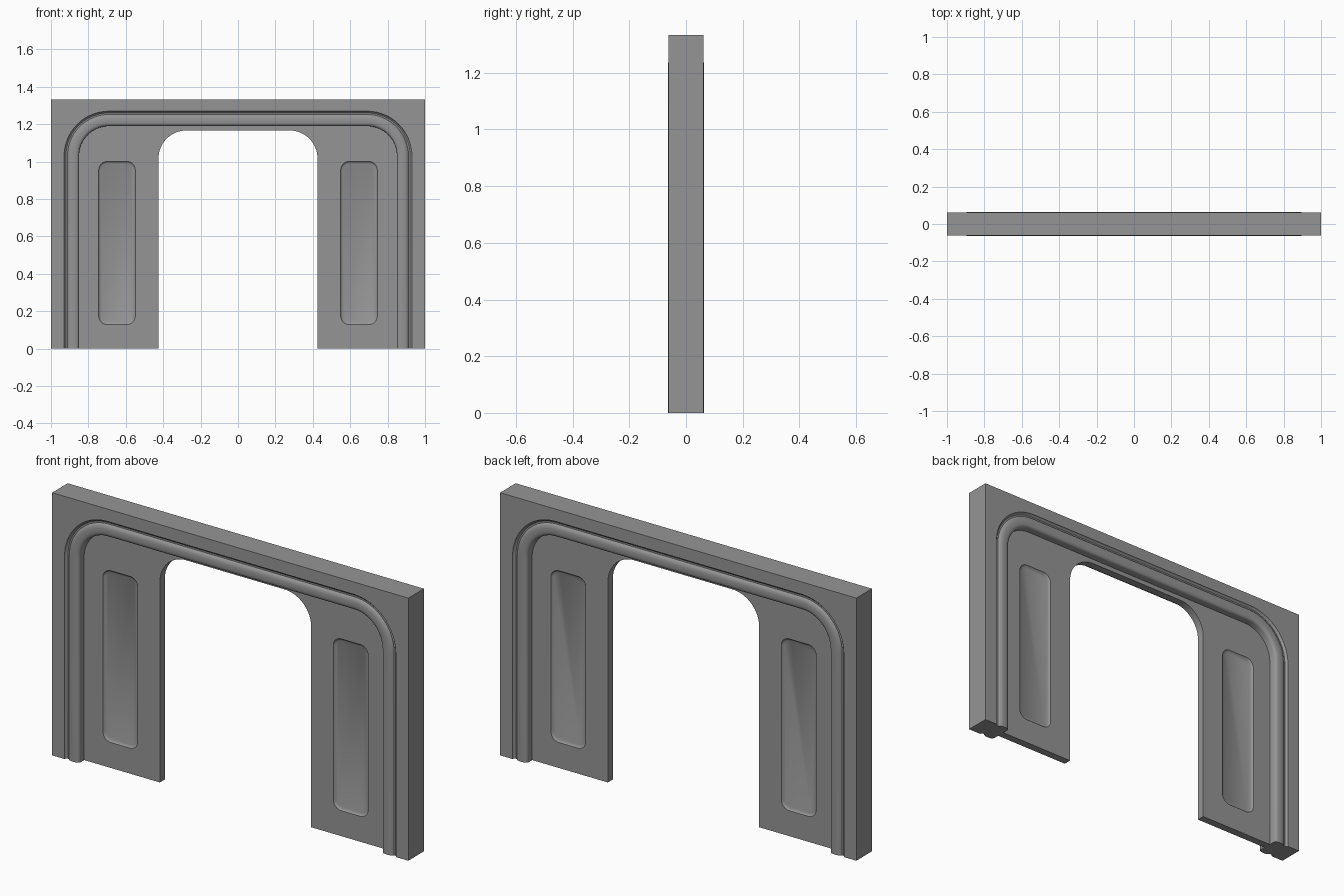
import bpy, bmesh
from math import sin, cos, pi

cube = bpy.data.objects.get("Cube")
if cube:
    bpy.data.objects.remove(cube)

GREY = (0.3, 0.3, 0.3, 1)
grey = bpy.data.materials.new("plain grey")
grey.use_nodes = True
grey.diffuse_color = GREY
grey.node_tree.nodes["Principled BSDF"].inputs["Base Color"].default_value = GREY

STEPS = 16
HALF = 0.064      # half thickness of the surround
SHEET = 0.02      # half thickness of the thin wall
HEIGHT = 1.333


def arch(cx, cz, rx, rz, square=False):
    """Outline from the right foot over the top to the left foot."""
    side = []
    for i in range(STEPS + 1):
        a = pi / 2 * i / STEPS
        c, s = cos(a), sin(a)
        k = 1 / max(c, s) if square else 1
        side.append((cx + rx * c * k, cz + rz * s * k))
    side.insert(0, (cx + rx, 0))
    return side + [(-x, z) for x, z in reversed(side)]


def rounded_rect(cx, cz, w, h, r):
    points = []
    for q, (sx, sz) in enumerate([(1, 1), (-1, 1), (-1, -1), (1, -1)]):
        for i in range(9):
            a = pi / 2 * (q + i / 8)
            points.append((cx + sx * (w / 2 - r) + r * cos(a),
                           cz + sz * (h / 2 - r) + r * sin(a)))
    return points


def loft(name, sections, loop_outline, loop_sections):
    """Join outlines placed at given depths into a closed solid."""
    bm = bmesh.new()
    rings = [[bm.verts.new((x, y, z)) for x, z in pts] for pts, y in sections]
    pairs = list(zip(rings, rings[1:]))
    if loop_sections:
        pairs.append((rings[-1], rings[0]))
    n = len(rings[0])
    for a, b in pairs:
        for i in range(n if loop_outline else n - 1):
            j = (i + 1) % n
            bm.faces.new((a[i], a[j], b[j], b[i]))
    if loop_sections:
        bm.faces.new([r[0] for r in rings])
        bm.faces.new([r[-1] for r in rings])
    else:
        bm.faces.new(rings[0])
        bm.faces.new(rings[-1])
    bmesh.ops.recalc_face_normals(bm, faces=bm.faces)
    mesh = bpy.data.meshes.new(name)
    bm.to_mesh(mesh)
    bm.free()
    mesh.materials.append(grey)
    obj = bpy.data.objects.new(name, mesh)
    bpy.context.collection.objects.link(obj)
    return obj


def activate(obj):
    bpy.ops.object.select_all(action='DESELECT')
    obj.select_set(True)
    bpy.context.view_layer.objects.active = obj


# Surround: moulded inner edge, rounded bead, groove, then square outer border
CX, CZ = 0.69, 1.03
profile = [(0.16, 0.0), (0.16, 0.05), (0.163, 0.057), (0.17, 0.062),
           (0.18, HALF), (0.2, HALF), (0.21, 0.062), (0.218, 0.057),
           (0.222, 0.051), (0.23, 0.051), (0.238, 0.057), (0.24, 0.0625)]
front = [(arch(CX, CZ, r, r), -y) for r, y in profile]
back = [(pts, -y) for pts, y in reversed(front[1:])]
border = arch(CX, CZ, 1 - CX, HEIGHT - CZ, square=True)
surround = loft("surround", front + [(border, -0.0625), (border, 0.0625)] + back,
                False, True)

# Thin wall with the doorway opening
outer = arch(CX, CZ, 0.165, 0.165)
opening = arch(0.275, 1.017, 0.15, 0.15)
wall = loft("recessed_wall", [(outer, -SHEET), (outer, SHEET),
                              (opening, SHEET), (opening, -SHEET)], False, True)

# Sunken panels on both faces of both sides
for side in (-1, 1):
    for face in (-1, 1):
        sections = [(rounded_rect(side * 0.647, 0.565, 0.196 - 2 * inset,
                                  0.872 - 2 * inset, 0.045 - inset), face * y)
                    for inset, y in [(0, 0.03), (0, SHEET), (0.004, 0.015),
                                     (0.012, 0.011)]]
        cutter = loft("panel_cutter", sections, True, False)
        cutter.hide_render = True
        cut = wall.modifiers.new("panel", 'BOOLEAN')
        cut.operation = 'DIFFERENCE'
        cut.solver = 'EXACT'
        cut.object = cutter
        activate(wall)
        bpy.ops.object.modifier_apply(modifier=cut.name)
        bpy.data.objects.remove(cutter)

for obj in (surround, wall):
    activate(obj)
    bpy.ops.object.shade_smooth_by_angle(angle=0.6)
